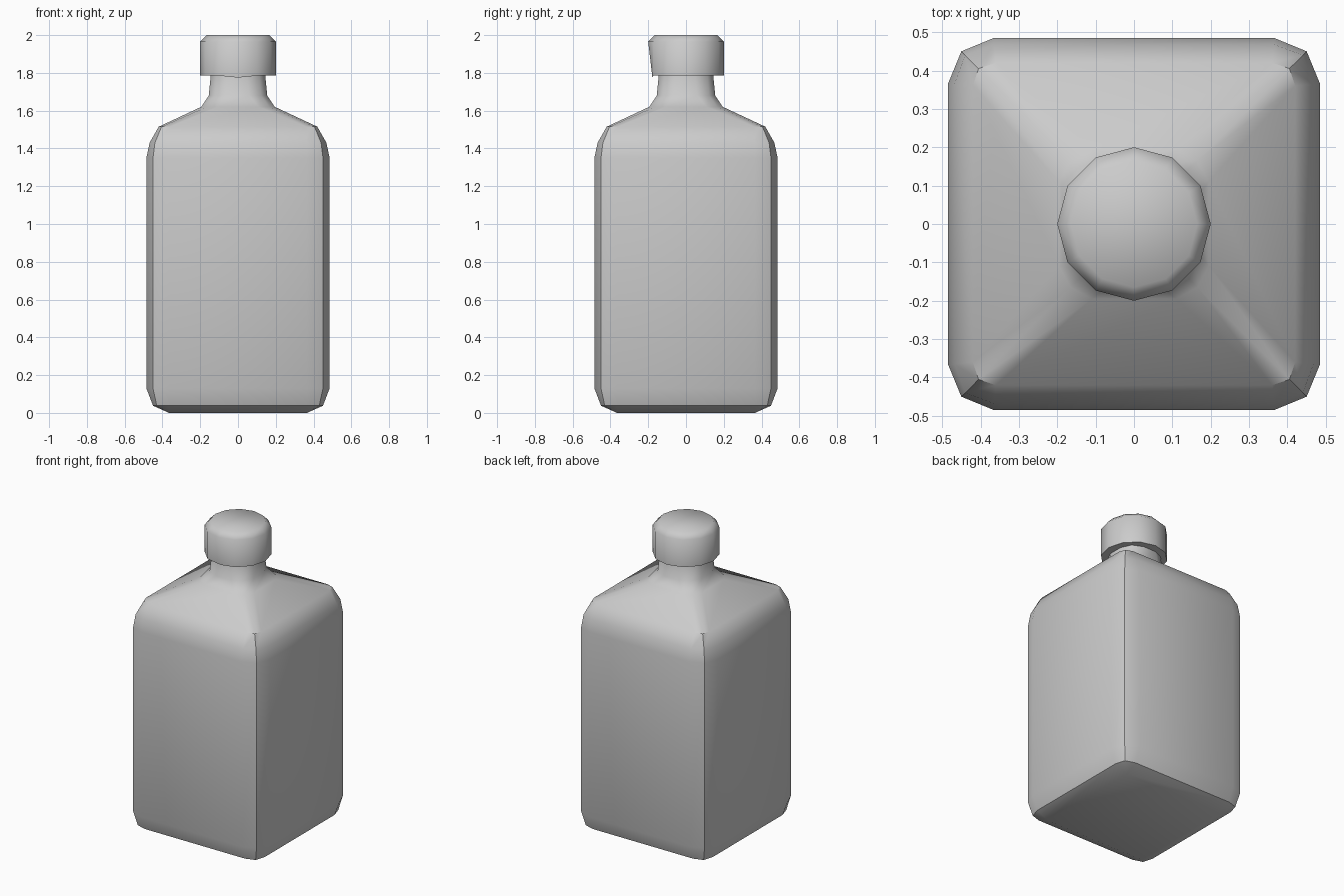
import bpy, bmesh, math

cube = bpy.data.objects.get("Cube")
if cube:
    bpy.data.objects.remove(cube, do_unlink=True)


def make_material(name, value):
    mat = bpy.data.materials.new(name)
    mat.use_nodes = True
    colour = (value, value, value, 1)
    mat.diffuse_color = colour
    mat.node_tree.nodes["Principled BSDF"].inputs["Base Color"].default_value = colour
    return mat


grey = make_material("plain grey", 0.6)


def square_ring(half, corner, flat, z):
    """Twelve-sided ring: flat sides with a two-step rounded corner."""
    quarter = [(half, -flat), (half, flat), (corner, corner)]
    ring = []
    for turn in range(4):
        for x, y in quarter:
            for _ in range(turn):
                x, y = -y, x
            ring.append((x, y, z))
    return ring


def round_ring(radius, z, sides=12):
    step = math.tau / sides
    return [(radius * math.cos(i * step), radius * math.sin(i * step), z)
            for i in range(sides)]


def loft(name, rings, smooth_angle):
    """Skin a stack of equal rings and close both ends."""
    bm = bmesh.new()
    loops = [[bm.verts.new(p) for p in ring] for ring in rings]
    for low, high in zip(loops, loops[1:]):
        n = len(low)
        for i in range(n):
            j = (i + 1) % n
            bm.faces.new((low[i], low[j], high[j], high[i]))
    bm.faces.new(loops[0][::-1])
    bm.faces.new(loops[-1])
    bmesh.ops.remove_doubles(bm, verts=bm.verts, dist=0.0005)
    bmesh.ops.recalc_face_normals(bm, faces=bm.faces)
    mesh = bpy.data.meshes.new(name)
    bm.to_mesh(mesh)
    bm.free()
    mesh.materials.append(grey)
    obj = bpy.data.objects.new(name, mesh)
    bpy.context.collection.objects.link(obj)
    bpy.ops.object.select_all(action="DESELECT")
    obj.select_set(True)
    bpy.context.view_layer.objects.active = obj
    bpy.ops.object.shade_smooth_by_angle(angle=math.radians(smooth_angle))
    return obj


# Bottle: bevelled base, straight sides, sloping shoulder, rounded neck
body_profile = [
    (0.365, 0.365, 0.365, 0.0),
    (0.45, 0.43, 0.365, 0.038),
    (0.485, 0.45, 0.365, 0.13),
    (0.485, 0.45, 0.365, 1.35),
    (0.468, 0.44, 0.365, 1.43),
    (0.42, 0.405, 0.36, 1.515),
    (0.195, 0.165, 0.11, 1.62),
    (0.155, 0.122, 0.06, 1.68),
    (0.143, 0.112, 0.045, 1.80),
]
loft("bottle_body", [square_ring(*row) for row in body_profile], 40)

# Screw cap with a chamfered top; its front lower rim point is dented inward
cap_rings = [round_ring(0.2, 1.785), round_ring(0.2, 1.965), round_ring(0.165, 2.0)]
cap_rings[0][9] = (0, -0.178, 1.775)
loft("cap", cap_rings, 50)
